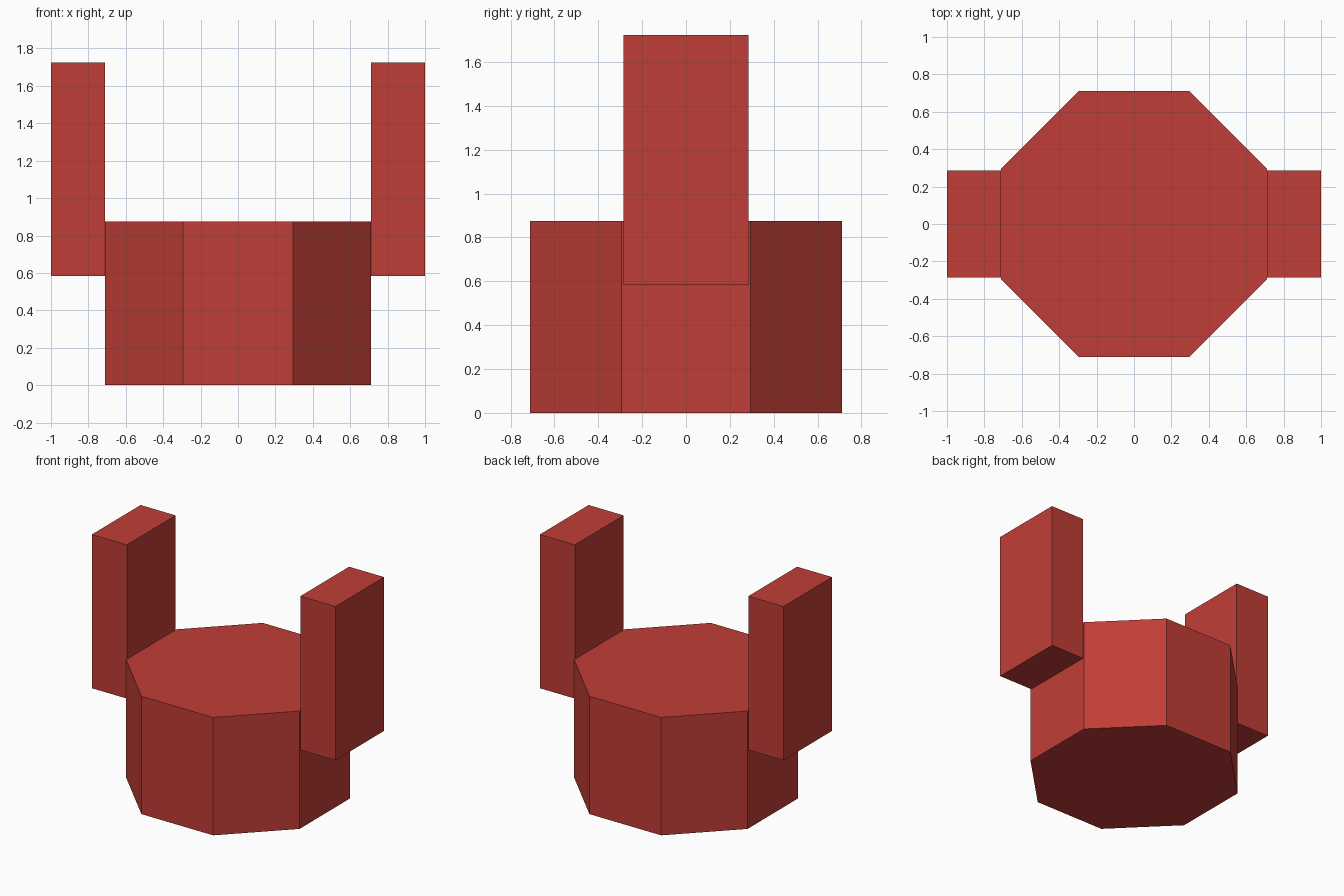
import bpy, math

if "Cube" in bpy.data.objects:
    bpy.data.objects.remove(bpy.data.objects["Cube"])

red = bpy.data.materials.new("brick_red")
red.diffuse_color = (0.53, 0.048, 0.038, 1)
red.use_nodes = True
red.node_tree.nodes["Principled BSDF"].inputs["Base Color"].default_value = red.diffuse_color

APOTHEM = 0.712
BODY_HEIGHT = 0.875
ARM_BOTTOM, ARM_TOP = 0.583, 1.724
ARM_HALF_DEPTH = 0.286

# Octagonal body with flat sides facing the axes
bpy.ops.mesh.primitive_cylinder_add(
    vertices=8, radius=APOTHEM / math.cos(math.pi / 8), depth=BODY_HEIGHT,
    location=(0, 0, BODY_HEIGHT / 2), rotation=(0, 0, math.pi / 8))
body = bpy.context.object
body.name = "octagonal_body"
body.data.materials.append(red)

# Upright arm slabs on the left and right sides
for side, name in ((-1, "left_arm"), (1, "right_arm")):
    bpy.ops.mesh.primitive_cube_add(
        size=1, location=(side * (APOTHEM + 1) / 2, 0, (ARM_BOTTOM + ARM_TOP) / 2))
    arm = bpy.context.object
    arm.name = name
    arm.scale = (1 - APOTHEM, 2 * ARM_HALF_DEPTH, ARM_TOP - ARM_BOTTOM)
    arm.data.materials.append(red)
